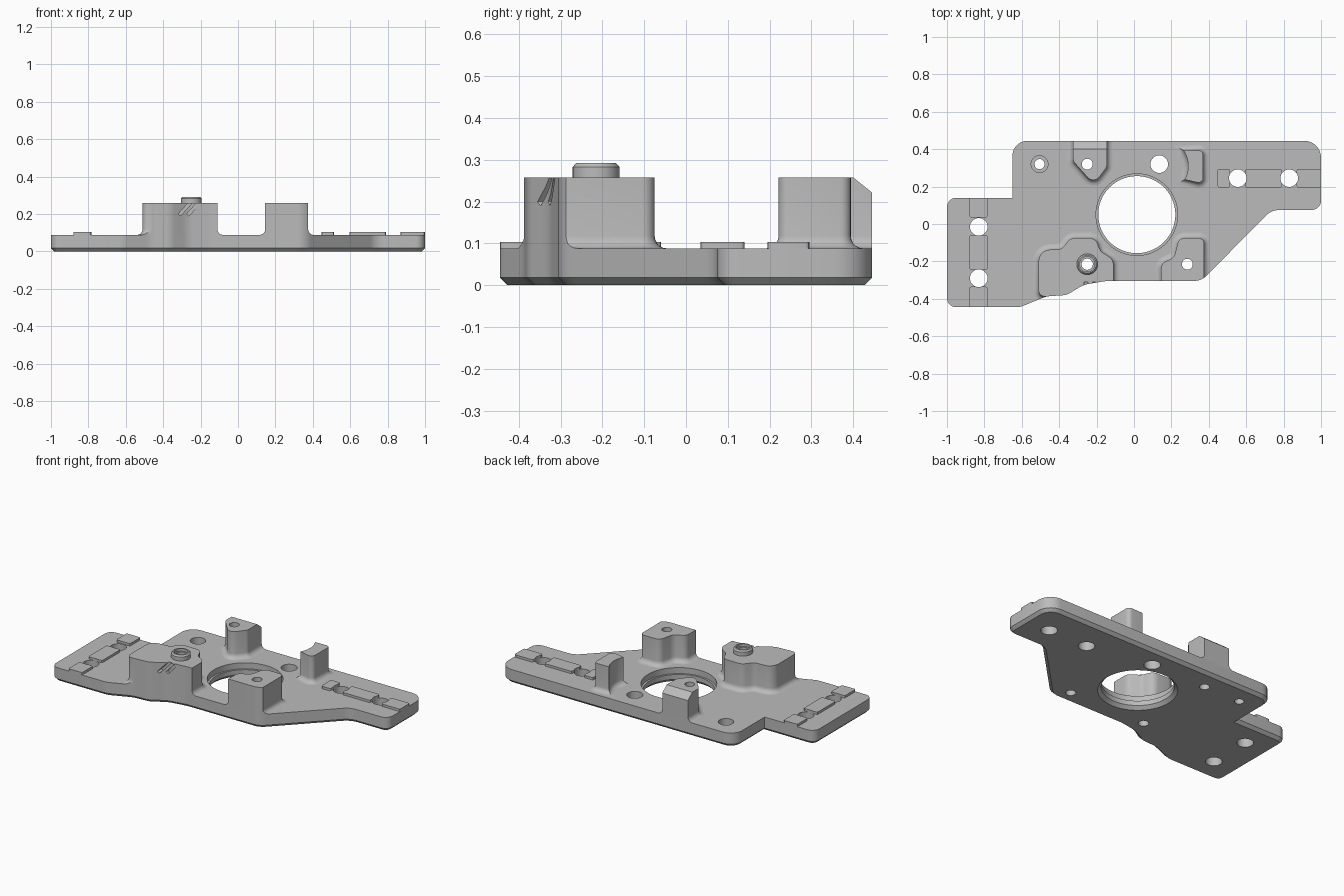
import bpy, bmesh, math
from mathutils import Vector

cube = bpy.data.objects.get("Cube")
if cube:
    bpy.data.objects.remove(cube, do_unlink=True)

TOP, BOSS, PAD = 0.088, 0.258, 0.103   # heights of plate, bosses and pads

grey = bpy.data.materials.new("machined grey")
grey.use_nodes = True
grey.diffuse_color = (0.5, 0.5, 0.5, 1)
grey.node_tree.nodes["Principled BSDF"].inputs["Base Color"].default_value = (0.5, 0.5, 0.5, 1)


def rounded(corners, steps=7):
    """Polygon of (x, y, radius) corners, each replaced by an arc."""
    out = []
    for i, (x, y, r) in enumerate(corners):
        p = Vector((x, y))
        a = (Vector(corners[i - 1][:2]) - p)
        b = (Vector(corners[(i + 1) % len(corners)][:2]) - p)
        limit = min(a.length, b.length) * 0.48
        a.normalize()
        b.normalize()
        half = a.angle(b) / 2
        if r == 0 or half > 1.55:
            out.append(p)
            continue
        t = min(r / math.tan(half), limit)
        r = t * math.tan(half)
        centre = p + (a + b).normalized() * (r / math.sin(half))
        start, end = p + a * t - centre, p + b * t - centre
        sweep = math.atan2(start.x * end.y - start.y * end.x, start.dot(end))
        for k in range(steps + 1):
            ang = math.atan2(start.y, start.x) + sweep * k / steps
            out.append(centre + Vector((math.cos(ang), math.sin(ang))) * r)
    return out


def circle(x, y, r, n=48):
    return [Vector((x + r * math.cos(math.tau * k / n), y + r * math.sin(math.tau * k / n)))
            for k in range(n)]


def offset(outline, d):
    """Move a counter-clockwise outline outward by d."""
    out = []
    for i, p in enumerate(outline):
        a = (p - outline[i - 1]).normalized()
        b = (outline[(i + 1) % len(outline)] - p).normalized()
        na, nb = Vector((a.y, -a.x)), Vector((b.y, -b.x))
        out.append(p + (na + nb) * (d / (1 + na.dot(nb))))
    return out


def stack(name, outline, rings):
    """Solid made of the outline repeated at (z, outward offset) levels."""
    bm = bmesh.new()
    loops = [[bm.verts.new((p.x, p.y, z)) for p in offset(outline, d)] for z, d in rings]
    n = len(outline)
    for lo, hi in zip(loops, loops[1:]):
        for i in range(n):
            bm.faces.new((lo[i], lo[(i + 1) % n], hi[(i + 1) % n], hi[i]))
    bm.faces.new(loops[0][::-1])
    bm.faces.new(loops[-1])
    mesh = bpy.data.meshes.new(name)
    bm.to_mesh(mesh)
    bm.free()
    ob = bpy.data.objects.new(name, mesh)
    bpy.context.collection.objects.link(ob)
    mesh.materials.append(grey)
    return ob


def box(size, centre, rotation):
    bpy.ops.mesh.primitive_cube_add(size=1, location=centre, rotation=rotation)
    ob = bpy.context.object
    ob.name = "cutter"
    ob.scale = size
    ob.data.materials.append(grey)
    return ob


def boolean(ob, tool, operation="DIFFERENCE"):
    mod = ob.modifiers.new("cut", "BOOLEAN")
    mod.operation, mod.solver, mod.object = operation, "EXACT", tool
    bpy.context.view_layer.update()
    bpy.context.view_layer.objects.active = ob
    bpy.ops.object.modifier_apply(modifier=mod.name)


# Base plate with a chamfered lower edge
plate_outline = rounded([
    (-1, -.445, .05), (-.61, -.445, .12), (-.47, -.387, .15), (-.36, -.38, .1),
    (-.27, -.325, .15), (-.15, -.305, .15), (.36, -.305, .1), (.735, .075, .1),
    (1, .075, .05), (1, .445, .09), (-.65, .445, .08), (-.65, .14, 0), (-1, .14, .05)])
plate = stack("base_plate", plate_outline, [(0, -.018), (.018, 0), (TOP, 0)])
envelope = stack("cutter", plate_outline, [(TOP, 0), (.6, 0)])

# Bosses with a fillet at the foot, trimmed to the plate edge
R = .03
foot = [(TOP - .02, R)] + [(TOP + R * (1 - math.cos(a)), R * (1 - math.sin(a)))
                          for a in [math.pi / 2 * k / 5 for k in range(6)]]
arc = [(.135 + .155 * math.cos(math.radians(a)), .31 + .155 * math.sin(math.radians(a)), 0)
       for a in range(32, -38, -10)]
shapes = {
    "front_large_boss": [
        (-.51, -.387, .03), (-.37, -.387, .05), (-.3, -.42, .03), (-.11, -.42, .02),
        (-.11, -.19, .05), (-.18, -.145, .05), (-.205, -.075, .05), (-.34, -.075, .05),
        (-.385, -.135, .05), (-.51, -.14, .06)],
    "front_small_boss": [
        (.145, -.36, .03), (.375, -.36, .03), (.375, -.075, .03), (.24, -.075, .04),
        (.215, -.18, .05), (.145, -.21, .04)],
    "rear_wedge_boss": [
        (-.325, .5, 0), (-.325, .335, .03), (-.215, .212, .04), (-.145, .305, .03),
        (-.145, .5, 0)],
    "rear_curved_boss": arc + [(.37, .215, .025), (.37, .395, .025)],
}
bosses = {}
for name, corners in shapes.items():
    ob = stack(name, rounded(corners, 5), foot[:0:-1][::-1] + [(BOSS, 0)])
    boolean(ob, envelope, "INTERSECT")
    bosses[name] = ob

# Sloped rear shoulder of the wedge boss
tilt = math.atan2(.036, .045)
normal = Vector((0, math.sin(tilt), math.cos(tilt)))
shoulder = box((.4, .3, .2), Vector((-.23, .4225, .24)) + normal * .1, (-tilt, 0, 0))
boolean(bosses["rear_wedge_boss"], shoulder)
cutters = [envelope, shoulder]

# Slanted grooves in the large boss
for x in (-.28, -.235):
    groove = box((.016, .06, .1), (x, -.34, .232), (0, math.radians(42), 0))
    boolean(bosses["front_large_boss"], groove)
    cutters.append(groove)

# Collar on the large boss
collar = stack("boss_collar", circle(-.25, -.215, .056),
               [(BOSS - .01, 0), (.283, 0), (.292, -.008)])

# Raised strip pads beside the mounting holes
pads = []


def pad(name, x0, x1, y0, y1):
    r = .01
    shape = rounded([(x0, y0, r), (x1, y0, r), (x1, y1, r), (x0, y1, r)], 3)
    pads.append(stack(name, shape, [(TOP - .01, 0), (PAD, 0)]))


for lo, hi in ((-.445, -.335), (-.245, -.06), (.035, .14)):
    pad("right_strip_pad", -.88, -.783, lo, hi)
for lo, hi in ((.447, .512), (.595, .79), (.87, 1)):
    pad("left_strip_pad", lo, hi, .195, .295)

# Drilled holes
straight = [(-.1, 0), (.5, 0)]
holes = [stack("cutter", circle(x, y, .047), straight)
         for x, y in ((-.83, -.015), (-.83, -.29), (.555, .245), (.83, .245), (.135, .32))]
holes += [stack("cutter", circle(x, y, .029), straight) for x, y in ((-.25, .32), (.285, -.215))]
holes.append(stack("cutter", circle(-.505, .32, .027),
                   [(-.1, 0), (.04, 0), (.04, .018), (.5, .018)]))
holes.append(stack("cutter", circle(-.25, -.215, .03),
                   [(-.1, 0), (.275, 0), (.275, .01), (.5, .01)]))
# Central bore: chamfered below, stepped above
holes.append(stack("cutter", circle(.015, .05, .206, 96),
                   [(-.02, .04), (.02, 0), (.05, 0), (.05, .012), (.2, .012)]))

parts = [plate, collar] + list(bosses.values()) + pads


def reach(ob):
    pts = [ob.matrix_world @ v.co for v in ob.data.vertices]
    return [(min(p[i] for p in pts), max(p[i] for p in pts)) for i in (0, 1)]


for ob in parts:
    for hole in holes:
        if all(a[0] < b[1] and b[0] < a[1] for a, b in zip(reach(ob), reach(hole))):
            boolean(ob, hole)

for ob in cutters + holes:
    bpy.data.objects.remove(ob, do_unlink=True)

# Smooth the curved walls and keep the edges crisp
bpy.ops.object.select_all(action="DESELECT")
for ob in parts:
    ob.select_set(True)
bpy.context.view_layer.objects.active = plate
bpy.ops.object.shade_smooth_by_angle(angle=math.radians(30))
